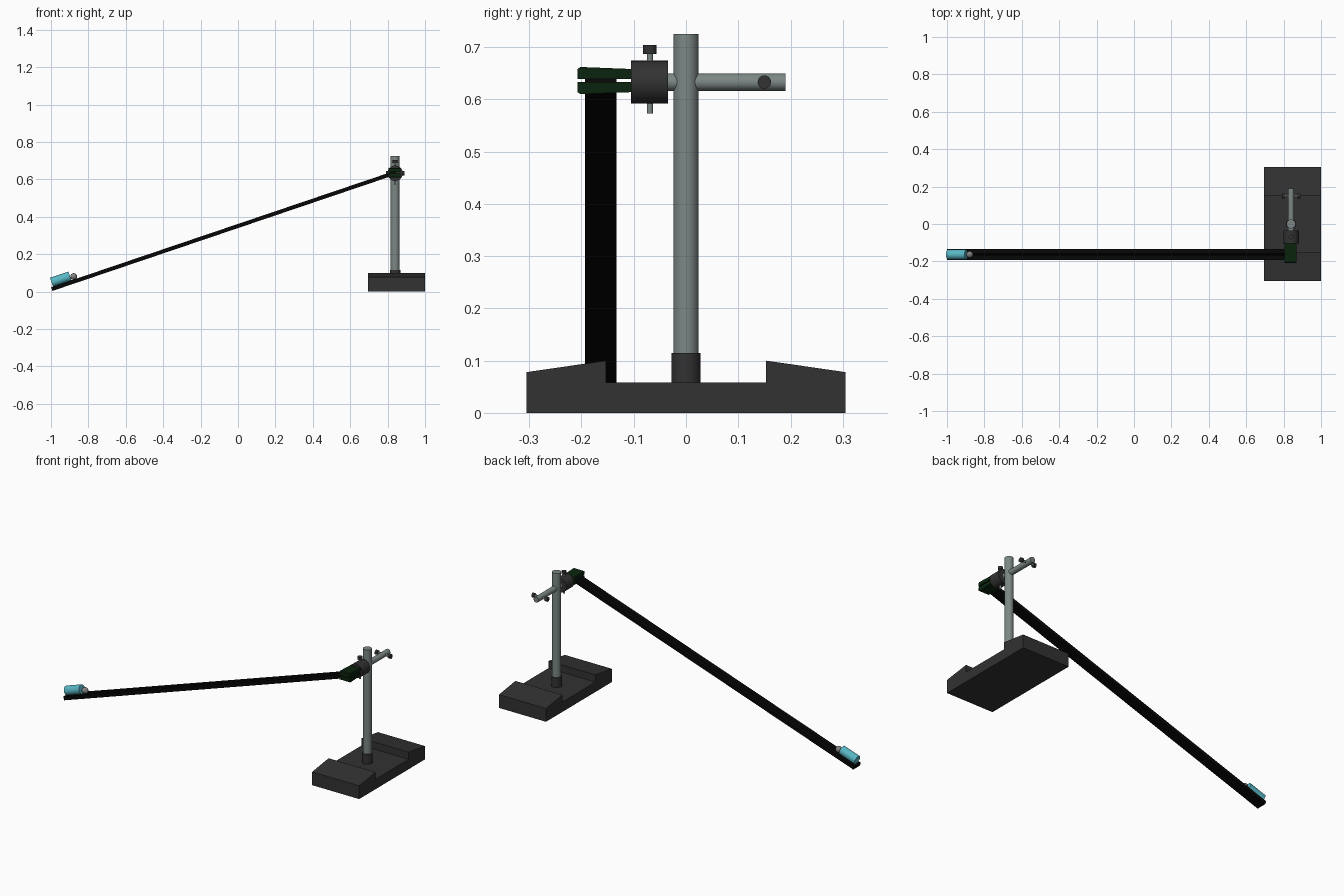
import bpy, bmesh, math
from mathutils import Vector, Matrix

if "Cube" in bpy.data.objects:
    bpy.data.objects.remove(bpy.data.objects["Cube"])


def material(name, rgb):
    m = bpy.data.materials.new(name)
    m.diffuse_color = (*rgb, 1)
    m.use_nodes = True
    m.node_tree.nodes["Principled BSDF"].inputs["Base Color"].default_value = m.diffuse_color
    return m


CHARCOAL = material("charcoal", (0.032, 0.032, 0.032))
STEEL = material("steel", (0.2, 0.245, 0.235))
BLACK = material("black", (0.002, 0.002, 0.002))
GREEN = material("dark_green", (0.003, 0.017, 0.004))
CYAN = material("cyan", (0.1, 0.47, 0.56))
GREY = material("ball_grey", (0.22, 0.22, 0.22))


def finish(name, bm, mat, smooth=False):
    bmesh.ops.recalc_face_normals(bm, faces=bm.faces)
    me = bpy.data.meshes.new(name)
    bm.to_mesh(me)
    bm.free()
    me.materials.append(mat)
    ob = bpy.data.objects.new(name, me)
    bpy.context.collection.objects.link(ob)
    if smooth:
        bpy.ops.object.select_all(action='DESELECT')
        ob.select_set(True)
        bpy.context.view_layer.objects.active = ob
        bpy.ops.object.shade_smooth_by_angle(angle=math.radians(40))
    return ob


def rod(name, a, b, r, mat, sides=24):
    """Closed cylinder from point a to point b."""
    a, b = Vector(a), Vector(b)
    d = b - a
    rot = d.to_track_quat('Z', 'Y').to_matrix().to_4x4()
    bm = bmesh.new()
    bmesh.ops.create_cone(bm, cap_ends=True, segments=sides, radius1=r, radius2=r,
                          depth=d.length, matrix=Matrix.Translation((a + b) / 2) @ rot)
    return finish(name, bm, mat, True)


def prism(name, profile, a, b, mat):
    """Sweep a closed (y, height) profile from point a to point b in the xz plane."""
    a, b = Vector(a), Vector(b)
    d = (b - a).normalized()
    up = Vector((-d.z, 0, d.x))
    bm = bmesh.new()
    ring = [bm.verts.new(a + Vector((0, y, 0)) + up * h) for y, h in profile]
    face = bm.faces.new(ring)
    ext = bmesh.ops.extrude_face_region(bm, geom=[face])
    verts = [v for v in ext["geom"] if isinstance(v, bmesh.types.BMVert)]
    bmesh.ops.translate(bm, vec=b - a, verts=verts)
    return finish(name, bm, mat)


PX, ROD_Z = 0.84, 0.633   # post position and cross rod height
RAMP_Y = -0.163

# Stand
half = [(0.305, 0), (0.305, 0.078), (0.153, 0.1), (0.153, 0.058)]
prism("base", half + [(-y, z) for y, z in reversed(half)], (0.695, 0, 0), (1, 0, 0), CHARCOAL)
rod("post_collar", (PX, 0, 0.05), (PX, 0, 0.115), 0.028, CHARCOAL)
rod("post", (PX, 0, 0.058), (PX, 0, 0.725), 0.024, STEEL)

# Cross rod with its small handle
rod("cross_rod", (PX, -0.06, ROD_Z), (PX, 0.19, ROD_Z), 0.0165, STEEL)
rod("handle_bar", (PX - 0.042, 0.15, ROD_Z), (PX + 0.042, 0.15, ROD_Z), 0.006, STEEL, 12)
for s, side in ((-1, "left"), (1, "right")):
    rod("handle_knob_" + side, (PX + s * 0.035, 0.15, ROD_Z),
        (PX + s * 0.05, 0.15, ROD_Z), 0.013, CHARCOAL, 16)

# Clamp body and its screw
rod("clamp_body", (PX, -0.105, ROD_Z), (PX, -0.034, ROD_Z), 0.041, CHARCOAL, 32)
rod("clamp_screw", (PX, -0.069, 0.573), (PX, -0.069, 0.69), 0.006, STEEL, 12)
rod("clamp_screw_knob", (PX, -0.069, 0.687), (PX, -0.069, 0.704), 0.013, CHARCOAL, 16)

# Clamp jaws, chamfered at the tip
for s, side in ((1, "upper"), (-1, "lower")):
    jaw = [(-0.10, 0.003), (-0.208, 0.003), (-0.208, 0.022), (-0.202, 0.026), (-0.10, 0.022)]
    prism(side + "_jaw", [(y, s * h) for y, h in jaw],
          (0.805, 0, 0.636), (0.87, 0, 0.636), GREEN)

# Inclined track with a shallow centre groove
start, end = Vector((-0.996, RAMP_Y, 0.0135)), Vector((0.845, RAMP_Y, 0.637))
axis = (end - start).normalized()
normal = Vector((-axis.z, 0, axis.x))
prism("track", [(-0.03, -0.0105), (0.03, -0.0105), (0.03, 0.0105), (0.006, 0.0105),
                (0, 0.004), (-0.006, 0.0105), (-0.03, 0.0105)], start, end, BLACK)

# Cylinder and ball resting on the low end of the track
low = start + axis * 0.011 + normal * 0.034
rod("cylinder_block", low, low + axis * 0.104, 0.026, CYAN, 24)
bm = bmesh.new()
bmesh.ops.create_uvsphere(bm, u_segments=20, v_segments=12, radius=0.018,
                          matrix=Matrix.Translation(low + axis * 0.122 - normal * 0.008))
finish("ball", bm, GREY, True)
